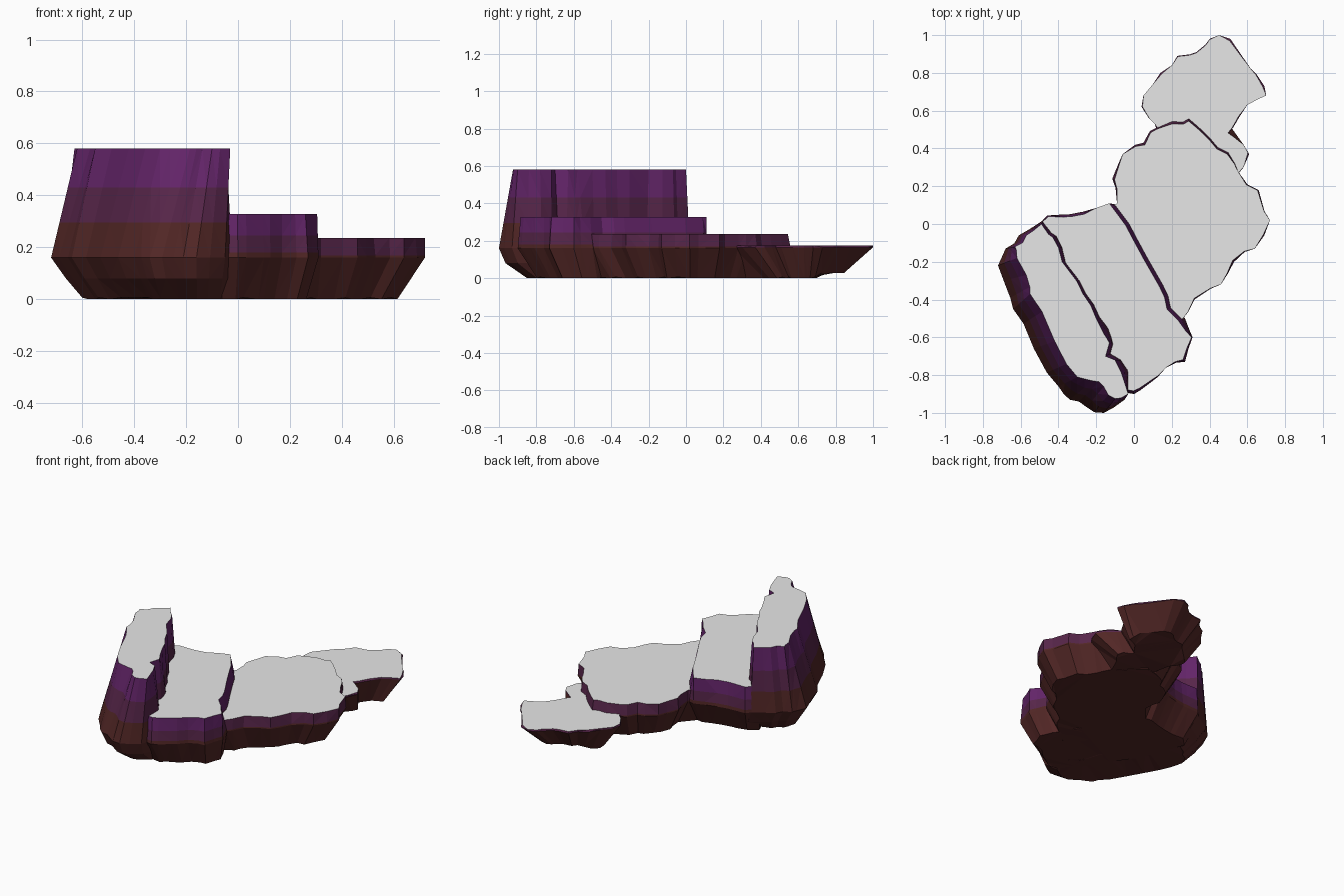
import bpy, bmesh, random
from mathutils import Vector

if "Cube" in bpy.data.objects:
    bpy.data.objects.remove(bpy.data.objects["Cube"])

random.seed(4)


def material(name, rgb):
    m = bpy.data.materials.new(name)
    m.diffuse_color = (*rgb, 1)
    m.use_nodes = True
    m.node_tree.nodes["Principled BSDF"].inputs["Base Color"].default_value = m.diffuse_color
    return m


MATS = [material("pale grey top", (0.8, 0.8, 0.8)),
        material("purple rock", (0.125, 0.018, 0.14)),
        material("plum rock", (0.095, 0.019, 0.068)),
        material("brown rock", (0.085, 0.02, 0.019))]


def densify(rim, top, rough):
    """Add a jittered point in the middle of each longer outline edge."""
    r2, t2 = [], []
    for i in range(len(rim)):
        a, b = Vector(rim[i]), Vector(rim[(i + 1) % len(rim)])
        c, d = Vector(top[i]), Vector(top[(i + 1) % len(top)])
        r2.append(a)
        t2.append(c)
        if (b - a).length > 0.09:
            j = Vector((random.uniform(-1, 1), random.uniform(-1, 1))) * rough
            f = random.uniform(0.35, 0.65)
            r2.append(a.lerp(b, f) + j)
            t2.append(c.lerp(d, f) + j)
    return r2, t2


def scaled(p, c, s):
    return c + Vector(((p.x - c.x) * s[0], (p.y - c.y) * s[1]))


def tier(name, rim, top, centre, scale, rim_z, top_z, bands, belly=None, lift=None):
    """One rock terrace: tapered underside, banded wall, flat pale top."""
    rim, top = densify(rim, top, 0.012)
    c = Vector(centre)
    base_ring = []
    for p in rim:
        q = scaled(p, c, scale)
        z = 0.028 if lift and q.y > lift else random.choice((0, 0, 0.006))
        base_ring.append((*q, z))
    rings = [base_ring]
    if belly:
        rings.append([(*scaled(p, c, belly), rim_z * 0.5) for p in rim])
    rings.append([(*p, rim_z) for p in rim])
    for z in sorted(b for b in bands if rim_z < b < top_z) + [top_z]:
        f = (z - rim_z) / (top_z - rim_z)
        rings.append([(*p.lerp(q, f), z) for p, q in zip(rim, top)])
    bm = bmesh.new()
    vs = [[bm.verts.new(p) for p in ring] for ring in rings]
    n = len(rim)
    for lo, hi in zip(vs, vs[1:]):
        for i in range(n):
            k = (i + 1) % n
            bm.faces.new((lo[i], lo[k], hi[k], hi[i]))
    base = bm.faces.new(vs[0])
    cap = bm.faces.new(vs[-1])
    bmesh.ops.recalc_face_normals(bm, faces=bm.faces[:])
    # bands by height
    for f in bm.faces:
        z = f.calc_center_median().z
        f.material_index = 1 if z > bands[0] else 2 if z > bands[1] else 3
    base.material_index = 3
    cap.material_index = 0
    bmesh.ops.triangulate(bm, faces=bm.faces[:])
    me = bpy.data.meshes.new(name)
    bm.to_mesh(me)
    bm.free()
    for m in MATS:
        me.materials.append(m)
    ob = bpy.data.objects.new(name, me)
    bpy.context.collection.objects.link(ob)
    return ob


def shrink(points, centre):
    """Slightly ragged top outline inside the rim."""
    c = Vector(centre)
    return [tuple(c + (Vector(p) - c) * random.choice((1, 0.985, 0.97))) for p in points]


# Tallest back wall: leaning outer side, ragged inner side
pairs = [((-.05, -.93), (-.03, -.90)), ((-.16, -1.0), (-.10, -.925)), ((-.25, -.97), (-.16, -.86)),
         ((-.34, -.93), (-.22, -.83)), ((-.40, -.86), (-.30, -.81)), ((-.53, -.66), (-.42, -.62)),
         ((-.64, -.45), (-.55, -.37)), ((-.69, -.30), (-.57, -.27)), ((-.72, -.22), (-.62, -.18)),
         ((-.68, -.13), (-.63, -.12)), ((-.61, -.06), (-.57, -.06)), ((-.48, .02), (-.49, .0)),
         ((-.40, -.06), (-.43, -.07)), ((-.35, -.21), (-.38, -.20)), ((-.25, -.36), (-.27, -.37)),
         ((-.17, -.49), (-.20, -.50)), ((-.12, -.54), (-.16, -.58)), ((-.10, -.64), (-.13, -.63)),
         ((-.11, -.68), (-.15, -.70)), ((-.05, -.72), (-.10, -.72)), ((-.01, -.77), (-.07, -.78)),
         ((-.02, -.85), (-.05, -.84))]
tier("tall_terrace", [p[0] for p in pairs], [p[1] for p in pairs],
     (-.15, -.42), (.79, .74), .16, .58, (.43, .295), belly=(.9, .94))

# Second terrace, tucked under the tall one, with a leaning inner wall
mid = [(-.52, -.02), (-.46, .045), (-.38, .05), (-.27, .065), (-.20, .085), (-.13, .11), (-.08, .10),
       (.03, -.07), (.13, -.25), (.17, -.32), (.21, -.44), (.27, -.50), (.31, -.60), (.27, -.73),
       (.17, -.76), (.10, -.83), (.0, -.90), (-.06, -.89), (-.20, -.70), (-.38, -.40)]
mid_top = shrink(mid, (-.08, -.36))
mid_top[6:12] = [(x - .035, y - .012) for x, y in mid[6:12]]
mid_top[12] = (.305, -.60)
tier("second_terrace", mid, mid_top, (-.08, -.38), (.88, .80), .16, .328, (.245, .18))

# Third terrace, tucked under the second
low = [(-.09, .11), (-.115, .24), (-.06, .37), (.05, .43), (.12, .51), (.20, .545), (.29, .56),
       (.40, .46), (.50, .38), (.55, .28), (.60, .21), (.66, .18), (.72, .02), (.69, -.06),
       (.64, -.13), (.53, -.20), (.46, -.32), (.32, -.40), (.26, -.50), (.04, -.66), (-.3, -.14)]
low_top = shrink(low, (.28, .05))
low_top[12] = low[12]
low_top[0], low_top[18:] = low[0], low[18:]
tier("third_terrace", low, low_top, (.26, .03), (.77, .82), .16, .236, (.24, .168))

# Lowest terrace at the far end
end = [(.12, .50), (.11, .53), (.04, .62), (.05, .68), (.10, .74), (.14, .80), (.20, .84), (.23, .89),
       (.33, .91), (.40, .98), (.45, 1.0), (.51, .98), (.62, .82), (.69, .73), (.70, .68),
       (.60, .63), (.56, .57), (.50, .48), (.58, .42), (.61, .37), (.58, .30), (.54, .25),
       (.46, .02), (.18, .02)]
end_top = shrink(end, (.38, .64))
end_top[10], end_top[14] = end[10], end[14]
tier("lowest_terrace", end, end_top, (.38, .64), (.66, .57), .165, .175, (.3, .165), lift=.71)
